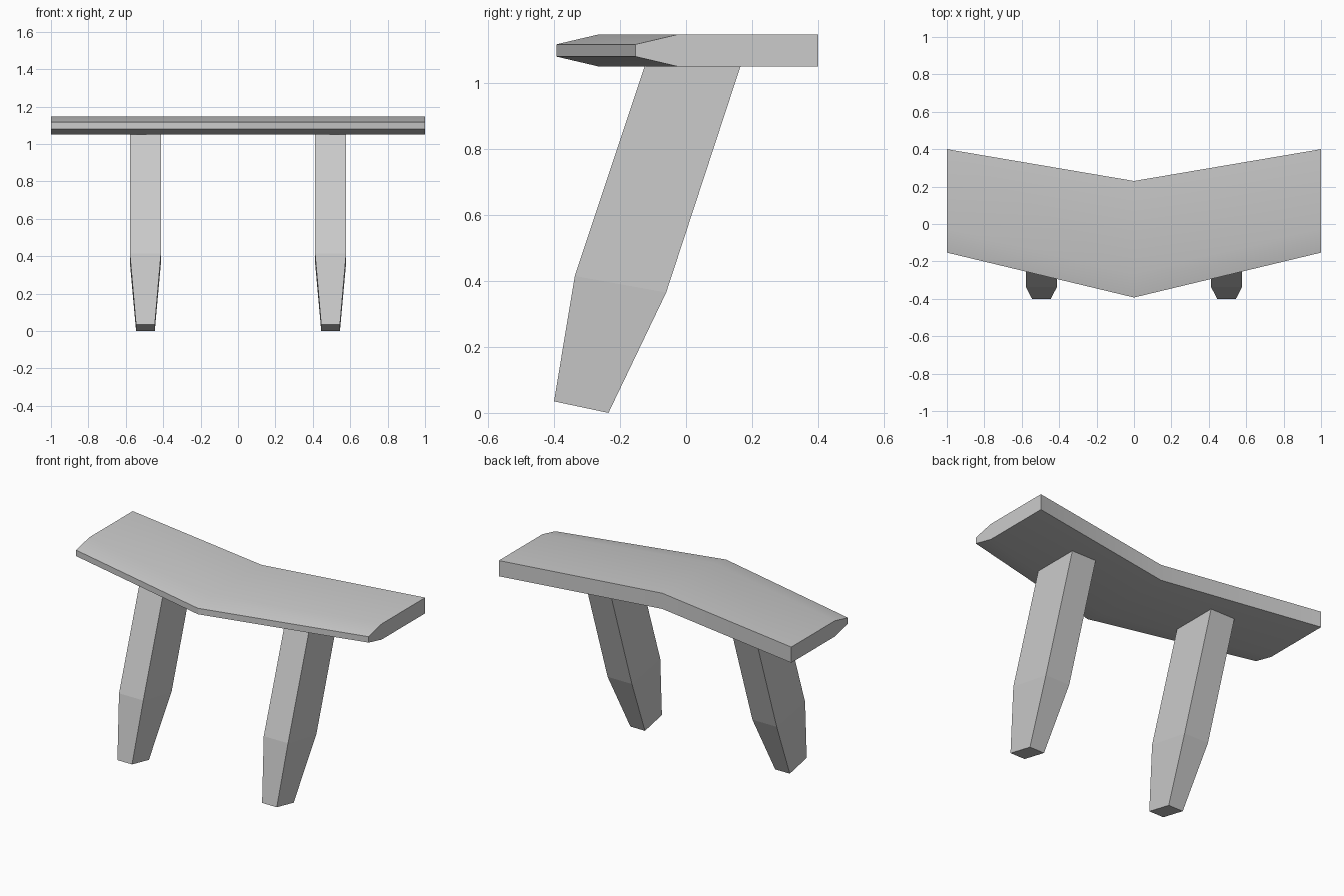
import bpy
import bmesh
import math

cube = bpy.data.objects.get("Cube")
if cube:
    bpy.data.objects.remove(cube, do_unlink=True)

grey = bpy.data.materials.new("light grey")
grey.use_nodes = True
colour = (0.6, 0.6, 0.6, 1)
grey.diffuse_color = colour
grey.node_tree.nodes["Principled BSDF"].inputs["Base Color"].default_value = colour


def loft(name, sections):
    """Skin a row of equal-length closed sections and cap both ends."""
    bm = bmesh.new()
    rings = [[bm.verts.new(p) for p in section] for section in sections]
    for a, b in zip(rings, rings[1:]):
        for i in range(len(a)):
            j = (i + 1) % len(a)
            bm.faces.new((a[i], a[j], b[j], b[i]))
    bm.faces.new(rings[0])
    bm.faces.new(rings[-1])
    bmesh.ops.recalc_face_normals(bm, faces=bm.faces)
    mesh = bpy.data.meshes.new(name)
    bm.to_mesh(mesh)
    bm.free()
    mesh.materials.append(grey)
    obj = bpy.data.objects.new(name, mesh)
    bpy.context.collection.objects.link(obj)
    return obj


# Swept wing-shaped top with a tapered front edge
def slab_section(x, back, shoulder, tip):
    return [(x, back, 1.05), (x, back, 1.147), (x, shoulder, 1.147),
            (x, tip, 1.117), (x, tip, 1.08), (x, shoulder, 1.05)]


end = (0.4, -0.025, -0.153)
middle = (0.23, -0.265, -0.393)
top = loft("bench_top", [slab_section(-1, *end), slab_section(0, *middle),
                         slab_section(1, *end)])
bpy.ops.object.select_all(action="DESELECT")
top.select_set(True)
bpy.context.view_layer.objects.active = top
bpy.ops.object.shade_smooth_by_angle(angle=math.radians(22))

# Slanted legs: (half width, front y, front z, back y, back z) from foot to top
LEG = [(0.05, -0.4, 0.035, -0.235, 0.0),
       (0.083, -0.337, 0.415, -0.06, 0.365),
       (0.083, -0.122, 1.06, 0.168, 1.06)]

for side, x in (("left", 0.495), ("right", -0.495)):
    loft(side + "_leg", [[(x - w, fy, fz), (x + w, fy, fz),
                          (x + w, by, bz), (x - w, by, bz)]
                         for w, fy, fz, by, bz in LEG])
